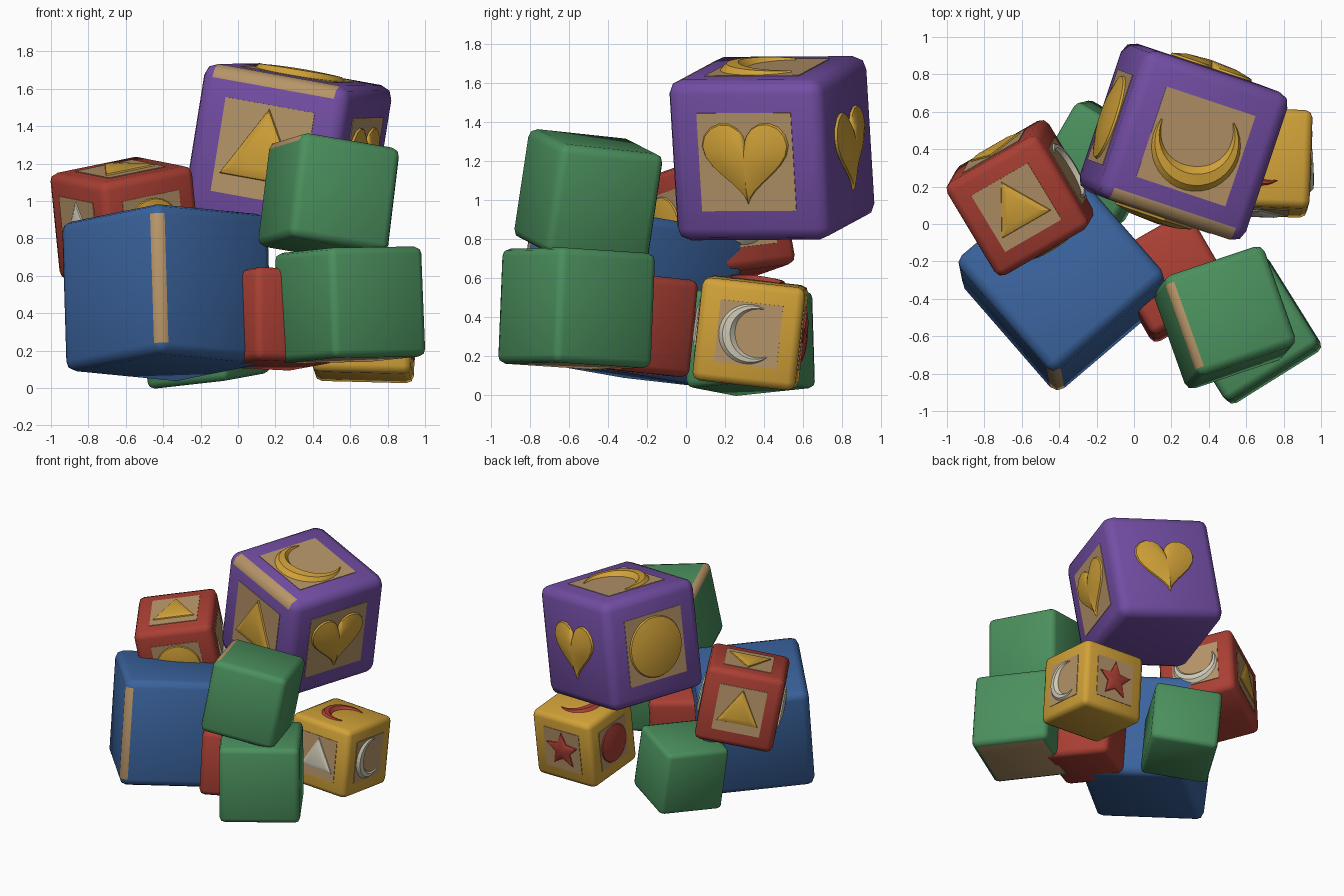
import bpy, bmesh, math
from math import sin, cos, pi, radians
from mathutils import Vector, Matrix

if "Cube" in bpy.data.objects:
    bpy.data.objects.remove(bpy.data.objects["Cube"], do_unlink=True)


def material(name, rgb):
    m = bpy.data.materials.new(name)
    m.use_nodes = True
    m.diffuse_color = (*rgb, 1)
    bsdf = m.node_tree.nodes["Principled BSDF"]
    bsdf.inputs["Base Color"].default_value = (*rgb, 1)
    bsdf.inputs["Roughness"].default_value = 0.7
    return m


MATS = {
    "purple": material("purple paint", (0.17, 0.075, 0.37)),
    "blue": material("blue paint", (0.043, 0.125, 0.34)),
    "green": material("green paint", (0.07, 0.28, 0.11)),
    "red": material("red paint", (0.40, 0.05, 0.034)),
    "yellow": material("golden yellow paint", (0.64, 0.36, 0.04)),
    "wood": material("bare wood", (0.47, 0.30, 0.14)),
    "cream": material("cream paint", (0.62, 0.58, 0.46)),
}
created = []


def finish(bm, name, colours, matrix, angle=40):
    me = bpy.data.meshes.new(name)
    bmesh.ops.recalc_face_normals(bm, faces=bm.faces)
    bm.to_mesh(me)
    bm.free()
    for c in colours:
        me.materials.append(MATS[c])
    ob = bpy.data.objects.new(name, me)
    ob.matrix_world = matrix
    bpy.context.collection.objects.link(ob)
    created.append((ob, angle))
    return ob


# Symbol outlines, about one unit in radius, pointing up
def circle():
    return [(cos(2 * pi * i / 32), sin(2 * pi * i / 32)) for i in range(32)]


def triangle():
    return [(1.1 * sin(a), 1.1 * cos(a) - 0.1) for a in (0, -2 * pi / 3, 2 * pi / 3)]


def star():
    return [((1 if i % 2 == 0 else 0.48) * sin(-pi * i / 5),
             (1 if i % 2 == 0 else 0.48) * cos(pi * i / 5)) for i in range(10)]


def heart():
    pts = []
    for i in range(32):
        t = 2 * pi * i / 32
        y = 13 * cos(t) - 5 * cos(2 * t) - 2 * cos(3 * t) - cos(4 * t)
        pts.append((sin(t) ** 3, y / 16 + 0.12))
    return pts


OUTLINES = {"circle": circle, "triangle": triangle, "star": star, "heart": heart}


def strip(bm, a, b, closed):
    for i in range(len(a) if closed else len(a) - 1):
        j = (i + 1) % len(a)
        bm.faces.new((a[i], a[j], b[j], b[i]))


def pillow(kind, size, height):
    """Outline swollen to a soft raised middle."""
    bm = bmesh.new()
    pts = OUTLINES[kind]()
    profile = [(1, 0), (0.97, 0.3), (0.6, 0.8)]
    rings = [[bm.verts.new((x * k * size, y * k * size, z * height)) for x, y in pts]
             for k, z in profile]
    for a, b in zip(rings, rings[1:]):
        strip(bm, a, b, True)
    peak = bm.verts.new((0, 0, height))
    for i, v in enumerate(rings[-1]):
        bm.faces.new((v, rings[-1][(i + 1) % len(pts)], peak))
    return bm


def crescent(size, height):
    """Tapered arc with a raised ridge, horns up."""
    bm = bmesh.new()
    rows = [[], [], [], []]
    span = radians(125)
    for i in range(25):
        a = span * (i / 12 - 1)
        thick = 0.04 + 0.52 * cos(a / span * pi / 2)
        swell = height * (0.25 + 0.75 * cos(a / span * pi / 2))
        for row, f, z in zip(rows, (0, 0.25, 0.7, 1), (0, 0.8, 0.9, 0)):
            r = size * (1 - thick * f)
            row.append(bm.verts.new((r * sin(a), -r * cos(a), z * swell)))
    for a, b in zip(rows, rows[1:]):
        strip(bm, a, b, False)
    for i in (0, -1):
        bm.faces.new([row[i] for row in rows])
    return bm


def axis(code):
    v = Vector((0, 0, 0))
    v["xyz".index(code[1])] = 1 if code[0] == "+" else -1
    return v


def block(name, colour, centre, h, bevel, yaw, lean, symbols=(), bare=()):
    """Tilted block; lean is the x, y part of its up axis."""
    up = Vector((*lean, 1)).normalized()
    a = radians(yaw)
    right = Vector((cos(a), sin(a), 0))
    right = (right - up * right.dot(up)).normalized()
    turn = Matrix((right, up.cross(right), up)).transposed()
    world = Matrix.Translation(centre) @ turn.to_4x4()

    bm = bmesh.new()
    bmesh.ops.create_cube(bm, size=2 * h)
    bmesh.ops.bevel(bm, geom=bm.edges[:], offset=bevel, segments=2, profile=0.5, affect="EDGES")
    bm.normal_update()
    # Worn edges and unpainted faces show bare wood
    for f in bm.faces:
        for codes in bare:
            axes = [axis(c) for c in codes]
            limit = 0.3 if len(axes) > 1 else 0.95
            total = sum((f.normal.dot(v) ** 2 for v in axes))
            if all(f.normal.dot(v) > limit for v in axes) and total > 0.95:
                f.material_index = 1
    finish(bm, name, (colour, "wood"), world, 50)

    for side, kind, paint, spin, panel in symbols:
        n = axis(side)
        v = Vector((0, 1, 0)) if side[1] == "z" else Vector((0, 0, 1))
        face = Matrix((v.cross(n), v, n)).transposed().to_4x4()
        face = world @ Matrix.Translation(n * h) @ face
        label = f"{name}_{kind}_{'pm'[side[0] == '-']}{side[1]}"
        if panel:
            bm = bmesh.new()
            bmesh.ops.create_cube(bm, size=1)
            bmesh.ops.scale(bm, vec=(1.22 * h, 1.22 * h, 0.008), verts=bm.verts)
            finish(bm, label + "_panel", ("wood",), face)
        raised = face @ Matrix.Translation((0, 0, 0.003)) @ Matrix.Rotation(radians(spin), 4, "Z")
        if kind == "moon":
            bm = crescent(0.58 * h, 0.1 * h)
        else:
            bm = pillow(kind, 0.56 * h, 0.1 * h)
        finish(bm, label, (paint,), raised, 35)


# Blocks with symbols: side, shape, paint, spin, wooden panel
block("purple_block", "purple", (0.265, 0.44, 1.265), 0.417, 0.07, -18.5, (0.16, -0.06), [
    ("+z", "moon", "yellow", 15, True),
    ("+x", "heart", "yellow", 0, True),
    ("+y", "heart", "yellow", 0, False),
    ("-x", "circle", "yellow", 0, True),
    ("-y", "triangle", "yellow", 0, True)], [("-y", "+z")])
block("upper_red_block", "red", (-0.60, 0.14, 0.885), 0.29, 0.045, 31, (-0.10, -0.18), [
    ("+z", "triangle", "yellow", 0, True),
    ("+y", "triangle", "yellow", 0, True),
    ("+x", "moon", "cream", 0, True),
    ("-x", "triangle", "cream", 0, True),
    ("-y", "circle", "yellow", 0, True)])
block("yellow_block", "yellow", (0.675, 0.33, 0.32), 0.265, 0.04, -2, (0.03, 0.11), [
    ("+x", "moon", "cream", -80, True),
    ("-y", "triangle", "cream", 0, True),
    ("+z", "moon", "red", -90, False),
    ("+y", "star", "red", 0, True),
    ("-x", "circle", "red", 0, True)])

# Plain blocks
block("blue_block", "blue", (-0.38, -0.295, 0.51), 0.405, 0.055, 41, (-0.03, 0.15),
      bare=[("-x", "-y")])
block("upper_green_block", "green", (0.485, -0.50, 1.02), 0.285, 0.045, 19.5, (0.12, 0.15),
      bare=[("-x", "+z")])
block("lower_green_block", "green", (0.60, -0.56, 0.445), 0.295, 0.04, 32, (-0.04, 0.04),
      bare=[("-z",)])
block("lower_red_block", "red", (0.195, -0.285, 0.37), 0.25, 0.04, 30, (-0.01, 0.10))
block("back_green_block", "green", (-0.185, 0.325, 0.285), 0.25, 0.035, -30, (-0.13, -0.03))

# Soft shading with crisp edges kept
for ob, angle in created:
    bpy.ops.object.select_all(action="DESELECT")
    ob.select_set(True)
    bpy.context.view_layer.objects.active = ob
    bpy.ops.object.shade_smooth_by_angle(angle=radians(angle))
